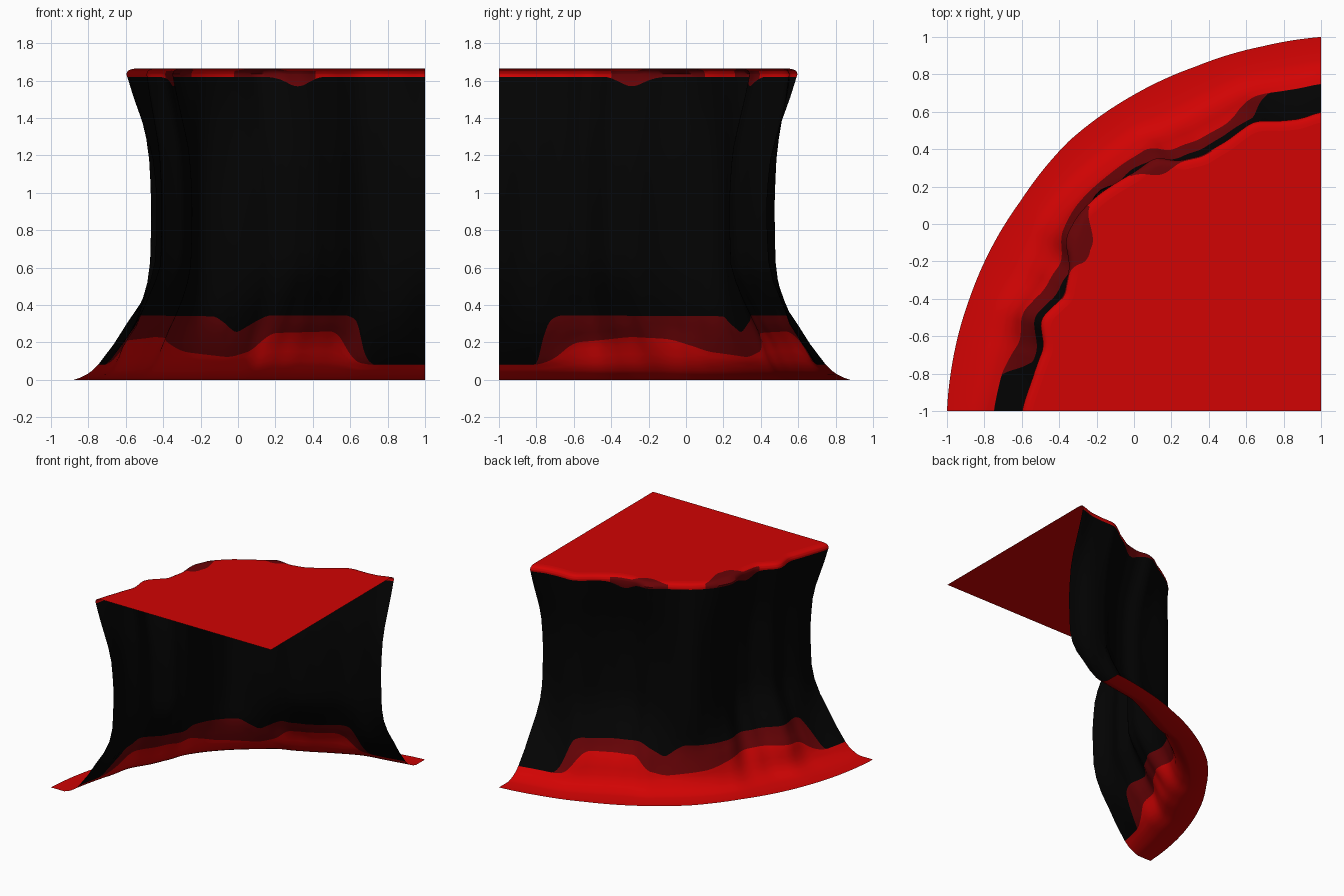
import bpy
import bmesh
from math import sin, cos, radians

cube = bpy.data.objects.get("Cube")
if cube:
    bpy.data.objects.remove(cube, do_unlink=True)

STEPS = 150
CENTRE = (1.0, -1.0)


def make_material(name, colour):
    mat = bpy.data.materials.new(name)
    mat.use_nodes = True
    rgba = (*colour, 1.0)
    mat.diffuse_color = rgba
    mat.node_tree.nodes["Principled BSDF"].inputs["Base Color"].default_value = rgba
    return mat


MATERIALS = [
    make_material("bright_red", (0.64, 0.001, 0.001)),
    make_material("dark_red", (0.14, 0.001, 0.002)),
    make_material("black_rock", (0.001, 0.001, 0.001)),
]
RED, DARK, BLACK = range(len(MATERIALS))


def lookup(table, x):
    """Straight interpolation through (position, value) pairs."""
    if x <= table[0][0]:
        return table[0][1]
    for (x0, y0), (x1, y1) in zip(table, table[1:]):
        if x <= x1:
            return y0 + (y1 - y0) * (x - x0) / (x1 - x0)
    return table[-1][1]


def soft(table, x, width=1.2):
    """Interpolation rounded off by averaging neighbours."""
    return sum(lookup(table, x + k * width / 2) for k in range(-2, 3)) / 5


def lerp_range(a, b, count):
    """Values after a, up to and including b."""
    return [a + (b - a) * (k + 1) / count for k in range(count)]


# Radius of the wavy cliff edge by angle around the corner
EDGE = [(0, 1.6), (4, 1.565), (8, 1.565), (13, 1.59), (19, 1.53), (25, 1.505),
        (30, 1.54), (33, 1.62), (38, 1.62), (46, 1.66), (51, 1.67), (56, 1.65),
        (60, 1.55), (66, 1.505), (72, 1.58), (77, 1.52), (84, 1.555), (90, 1.6)]
# Faceted outer rim of the ground
RIM = [(0, 2), (9, 1.975), (20, 1.96), (31, 1.965), (43, 1.975), (55, 1.96),
       (72, 1.973), (84, 1.99), (90, 2)]
# Upper limits of the red and dark red bands at the foot
RED_BAND = [(10, .08), (13, .1), (15, .2), (17, .26), (31, .25), (33, .16), (38, .12),
            (49, .15), (57, .22), (64, .23), (76, .2), (80, .11), (83, .08)]
DARK_BAND = [(9.5, .08), (11, .13), (13, .32), (15, .345), (32, .345), (38, .25),
             (43, .34), (78, .345), (80, .32), (82, .2), (83, .08)]
# How far the dark lip hangs down, and its patches reach inwards
LIP_DROP = [(22, 0), (27, .06), (31, 0), (58, 0), (62, .06), (67, 0)]
PATCH = [(30, 0), (32, .07), (34, .1), (36, .05), (38, 0),
         (49, 0), (51, .07), (53, .14), (57, .14), (59, .05), (60, 0)]
# Height of the rounded lip by distance in from the edge
LIP = [(0, 1.635), (.008, 1.652), (.025, 1.661), (.05, 1.665)]
# Vertical profile as offset from the edge radius, and share of waviness
PROFILE = [(0, .28), (.015, .235), (.04, .19), (.1, .13), (.2, .06), (.33, -.02),
           (.45, -.08), (.58, -.12), (.8, -.13), (1, -.13), (1.23, -.11), (1.62, 0)]
WAVINESS = [(0, .3), (.1, .5), (.28, 1)]
# Depth of the waist by angle: a buttress stands upright in the middle
WAIST = [(0, 1.35), (7, .55), (18, .8), (33, 1), (40, .3), (45, -.25), (52, .5),
         (57, 1), (66, .75), (84, .55), (90, 1.35)]
# Extra swelling of the foot by angle and by height
FOOT_ANGLE = [(9, 0), (16, .055), (28, .055), (34, 0), (60, 0), (64, .055), (77, .055), (84, 0)]
FOOT_HEIGHT = [(.05, 0), (.2, 1), (.38, 1), (.6, 0)]


def wall_radius(angle, z):
    plain = 1.6 - .08 * sin(radians(2 * angle))
    share = lookup(WAVINESS, z)
    offset = soft(PROFILE, z, .05 * min(1, z))
    if offset < 0:
        offset *= soft(WAIST, angle, 2)
    swelling = soft(FOOT_ANGLE, angle, 2) * lookup(FOOT_HEIGHT, z)
    return plain + share * (soft(EDGE, angle) - plain) + offset + swelling


def column(angle):
    """Points (radius, height) from the rim to the plateau, with strip colours."""
    red_z = soft(RED_BAND, angle)
    dark_z = max(soft(DARK_BAND, angle, .6), red_z + .001)
    drop = soft(LIP_DROP, angle)
    patch = soft(PATCH, angle)
    bands = [
        ([0, .012, .03, .05] + lerp_range(.05, red_z, 4), RED),
        (lerp_range(red_z, dark_z, 3), DARK),
        (lerp_range(dark_z, 1.62 - drop, 14), BLACK),
    ]
    points, colours = [(lookup(RIM, angle), 0)], []
    for heights, colour in bands:
        points += [(wall_radius(angle, z), z) for z in heights]
        colours += [colour] * len(heights)
    # rounded lip, dark where it hangs down or a patch crosses it
    depth = .008 + patch
    insets = [0] + lerp_range(0, depth, 4) + lerp_range(depth, max(.055, depth + .01), 3)
    points += [(soft(EDGE, angle) - inset, lookup(LIP, inset)) for inset in insets]
    lip_colour = DARK if drop > .008 or patch > .004 else RED
    colours += [lip_colour] * 5 + [RED] * 3
    return points, colours


def finish(name, bm, smooth):
    mesh = bpy.data.meshes.new(name)
    bm.to_mesh(mesh)
    bm.free()
    for mat in MATERIALS:
        mesh.materials.append(mat)
    obj = bpy.data.objects.new(name, mesh)
    bpy.context.collection.objects.link(obj)
    if smooth:
        bpy.ops.object.select_all(action="DESELECT")
        obj.select_set(True)
        bpy.context.view_layer.objects.active = obj
        bpy.ops.object.shade_smooth_by_angle(angle=radians(50))


def place(bm, angle, radius, z):
    a = radians(angle)
    return bm.verts.new((CENTRE[0] - radius * sin(a), CENTRE[1] + radius * cos(a), z))


angles = [90 * i / STEPS for i in range(STEPS + 1)]
columns = [column(a) for a in angles]

# Ground skirt, cliff wall and lip as one swept surface
wall = bmesh.new()
grid = [[place(wall, a, r, z) for r, z in pts] for a, (pts, _) in zip(angles, columns)]
for i in range(STEPS):
    for j, colour in enumerate(columns[i][1]):
        face = wall.faces.new((grid[i][j], grid[i + 1][j], grid[i + 1][j + 1], grid[i][j + 1]))
        face.material_index = colour
finish("cliff_wall", wall, True)

# Flat plateau fanning out from the corner
plateau = bmesh.new()
corner = plateau.verts.new((*CENTRE, LIP[-1][1]))
edge_verts = [place(plateau, a, *pts[-1]) for a, (pts, _) in zip(angles, columns)]
for first, second in zip(edge_verts, edge_verts[1:]):
    plateau.faces.new((corner, first, second)).material_index = RED
finish("plateau_top", plateau, False)
